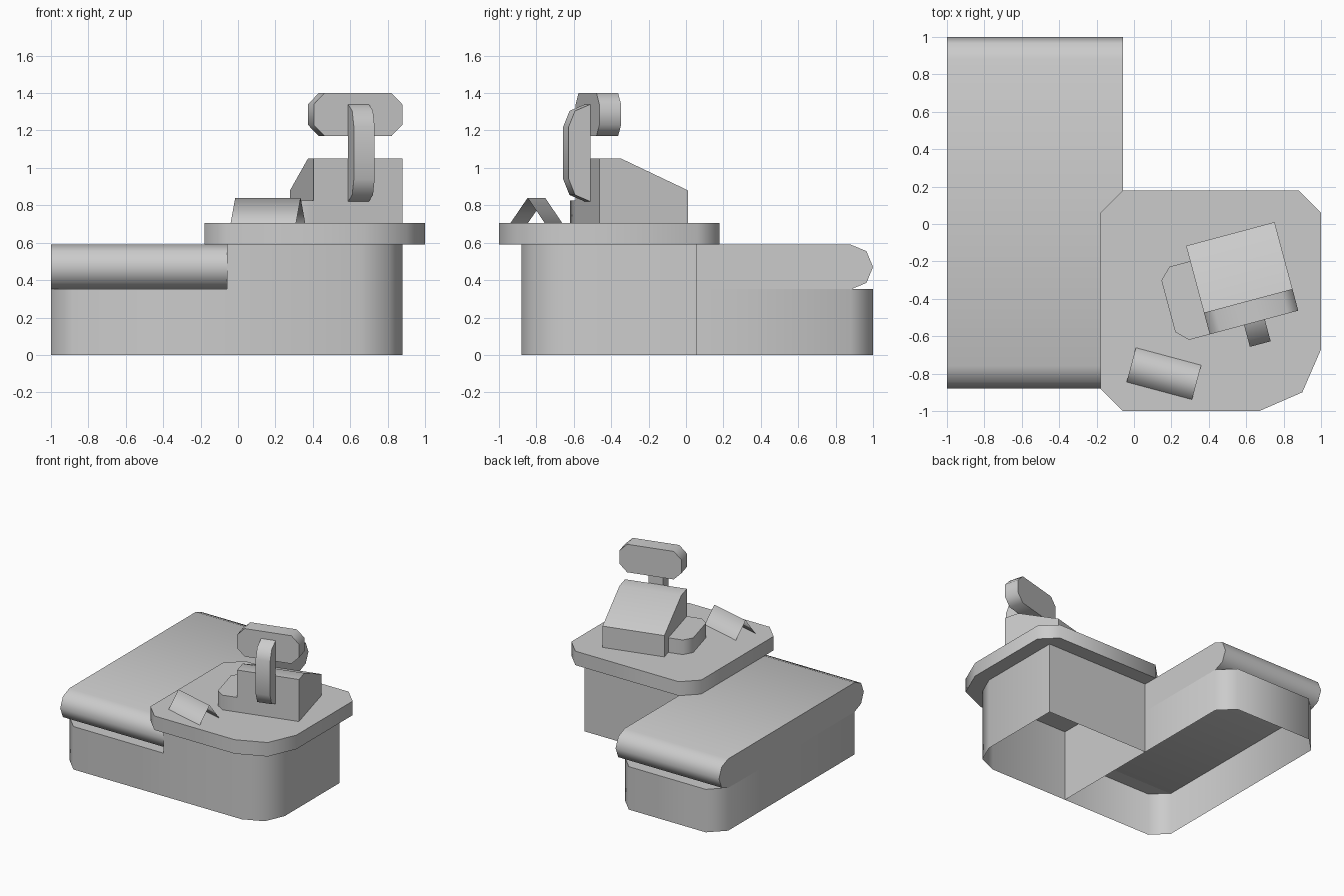
import bpy, bmesh, math
from mathutils import Matrix, Vector

if "Cube" in bpy.data.objects:
    bpy.data.objects.remove(bpy.data.objects["Cube"])


def sweep(name, pts, t0, t1, place, closed=True, caps=(True, True), angle=50, frame=None):
    """Extrude a 2D outline from t0 to t1; place(a, b, t) maps it to xyz."""
    bm = bmesh.new()
    low = [bm.verts.new(place(a, b, t0)) for a, b in pts]
    top = [bm.verts.new(place(a, b, t1)) for a, b in pts]
    n = len(pts)
    for i in range(n if closed else n - 1):
        j = (i + 1) % n
        bm.faces.new((low[i], low[j], top[j], top[i]))
    if caps[0]:
        bm.faces.new(low[::-1])
    if caps[1]:
        bm.faces.new(top)
    bmesh.ops.recalc_face_normals(bm, faces=bm.faces)
    mesh = bpy.data.meshes.new(name)
    bm.to_mesh(mesh)
    bm.free()
    obj = bpy.data.objects.new(name, mesh)
    bpy.context.collection.objects.link(obj)
    if frame:
        obj.matrix_world = frame
    bpy.ops.object.select_all(action='DESELECT')
    obj.select_set(True)
    bpy.context.view_layer.objects.active = obj
    bpy.ops.object.shade_smooth_by_angle(angle=math.radians(angle))
    return obj


def along_z(a, b, t):
    return Vector((a, b, t))


def along_x(a, b, t):
    return Vector((t, a, b))


def along_y(a, b, t):
    return Vector((a, t, b))


def octagon(a0, b0, a1, b1, c):
    return [(a0 + c, b0), (a1 - c, b0), (a1, b0 + c), (a1, b1 - c),
            (a1 - c, b1), (a0 + c, b1), (a0, b1 - c), (a0, b0 + c)]


R = 0.12                       # common corner radius
D = R * math.sqrt(0.5)

# low base under the belt, open at the bottom, shares a wall with the counter
sweep("belt_base", [(-.06, .06), (-.06, 1 - R), (-.06 - R, 1), (-1 + R, 1), (-1, 1 - R),
                    (-1, -.88 + R), (-1 + R, -.88), (-.06, -.88)],
      0, .353, along_z, closed=False, caps=(False, True))

# taller counter base, open at the bottom
sweep("counter_base", [(-.06, -.88), (.65, -.88), (.81, -.81), (.88, -.65), (.88, .06), (-.06, .06)],
      0, .59, along_z, caps=(False, False))

# conveyor belt with half-round ends
zc = .47
half = [(1 - R, zc - R), (1 - R + D, zc - D), (1, zc), (1 - R + D, zc + D), (1 - R, zc + R)]
other = [(.12 - y, z) for y, z in reversed(half)]
sweep("conveyor_belt", half + other, -1, -.06, along_x)

# counter top slab
sweep("counter_top", [(-.18, .06), (-.18, -.88), (-.06, -1), (.67, -1), (.9, -.9), (1, -.67),
                      (1, .06), (.88, .18), (-.06, .18)], .59, .705, along_z)

# register parts, in a frame turned 15 degrees with its origin at the front left corner
reg = Matrix.Translation((.405, -.59, 0)) @ Matrix.Rotation(math.radians(15), 4, 'Z')
sweep("register_body", [(0, .705), (.49, .705), (.49, .88), (.12, 1.05), (0, 1.05)],
      0, .49, along_x, frame=reg)
sweep("register_screen", octagon(0, 1.17, .49, 1.40, .06), 0, .12, along_y, frame=reg)
sweep("screen_post", [(0, .82), (-D, .82 + R - D), (-R, .82 + R),
                      (-R, 1.34 - R), (-D, 1.34 - R + D), (0, 1.34)],
      .19, .305, along_x, frame=reg)
sweep("side_tray", [(0, 0), (0, .405), (-.115, .405), (-.175, .345), (-.175, .06), (-.115, 0)],
      .705, .825, along_z, frame=reg)

# folded tent sign, a single sheet
sign = Matrix.Translation((.16, -.8, 0)) @ Matrix.Rotation(math.radians(-15), 4, 'Z')
sweep("tent_sign", [(-.095, .705), (0, .84), (.095, .705)], -.181, .181, along_x,
      closed=False, caps=(False, False), angle=180, frame=sign)
